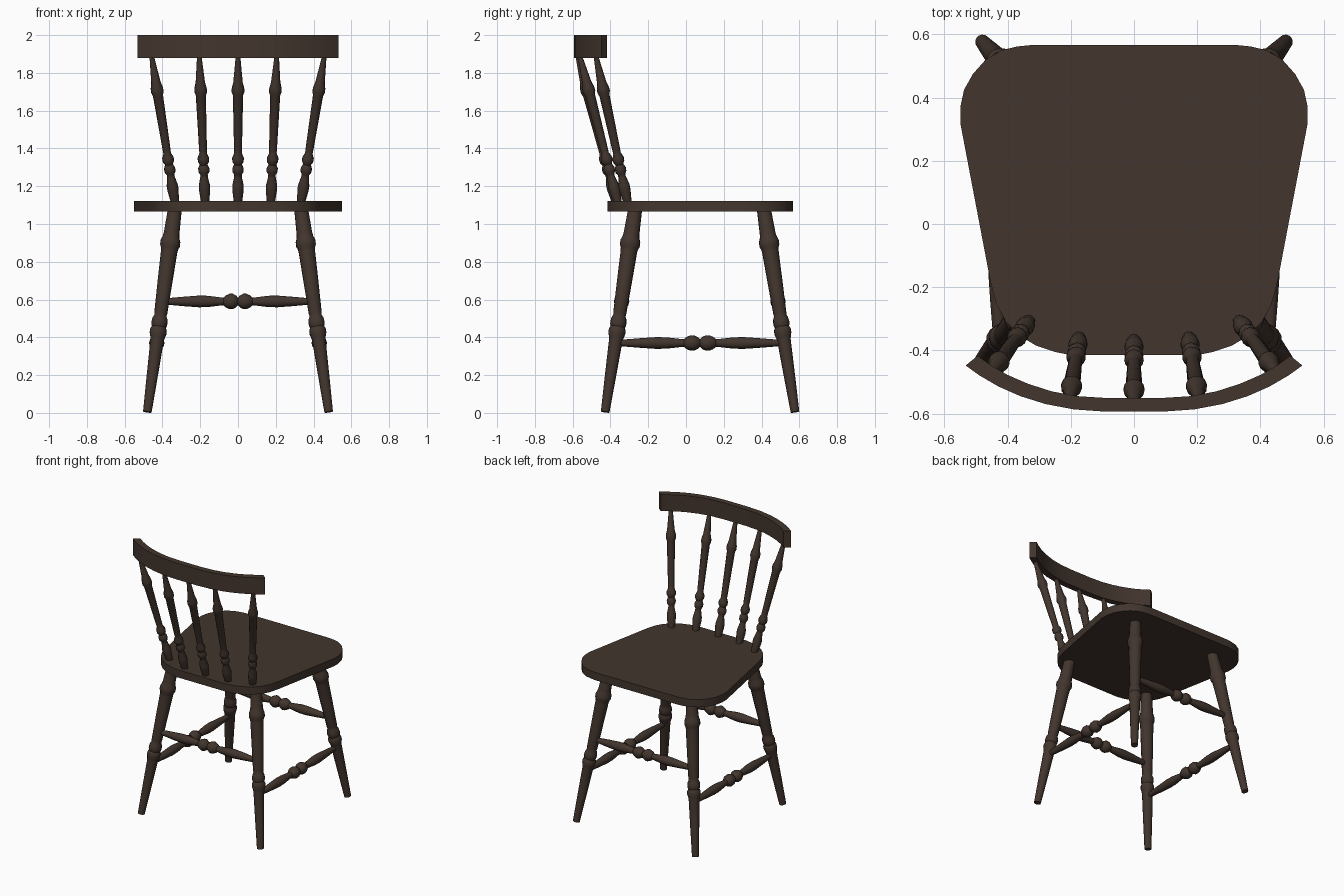
import bpy, bmesh, math
from mathutils import Vector

wood = bpy.data.materials.new("dark brown wood")
wood.diffuse_color = (0.055, 0.036, 0.027, 1)


def finish(name, bm, angle=40):
    bmesh.ops.recalc_face_normals(bm, faces=bm.faces)
    me = bpy.data.meshes.new(name)
    bm.to_mesh(me)
    bm.free()
    me.materials.append(wood)
    ob = bpy.data.objects.new(name, me)
    bpy.context.collection.objects.link(ob)
    bpy.ops.object.select_all(action='DESELECT')
    ob.select_set(True)
    bpy.context.view_layer.objects.active = ob
    bpy.ops.object.shade_smooth_by_angle(angle=math.radians(angle))
    return ob


def turned(name, a, b, profile, sides=14):
    """Turned rod from a to b; profile is (fraction along, radius)."""
    a, b = Vector(a), Vector(b)
    rot = (b - a).to_track_quat('Z', 'Y')
    bm = bmesh.new()
    rings = []
    for t, r in profile:
        c = a.lerp(b, t)
        rings.append([bm.verts.new(c + rot @ Vector((r * math.cos(k * math.tau / sides),
                                                     r * math.sin(k * math.tau / sides), 0)))
                      for k in range(sides)])
    for lo, hi in zip(rings, rings[1:]):
        for k in range(sides):
            j = (k + 1) % sides
            bm.faces.new((lo[k], lo[j], hi[j], hi[k]))
    bm.faces.new(rings[0][::-1])
    bm.faces.new(rings[-1])
    return finish(name, bm)


def slab(name, outline, z0, z1):
    """Vertical extrusion of a flat outline."""
    bm = bmesh.new()
    f = bm.faces.new([bm.verts.new((x, y, z0)) for x, y in outline])
    up = bmesh.ops.extrude_face_region(bm, geom=[f])['geom']
    bmesh.ops.translate(bm, vec=(0, 0, z1 - z0),
                        verts=[v for v in up if isinstance(v, bmesh.types.BMVert)])
    return finish(name, bm)


# Seat: half outline mirrored
half = [(0.20, -0.415), (0.25, -0.405), (0.31, -0.385), (0.36, -0.355), (0.405, -0.31),
        (0.435, -0.255), (0.453, -0.19), (0.55, 0.32), (0.55, 0.37), (0.538, 0.425),
        (0.51, 0.475), (0.47, 0.52), (0.42, 0.55), (0.37, 0.562), (0.33, 0.566)]
slab("seat", half + [(-x, y) for x, y in reversed(half)], 1.067, 1.123)

# Curved top rail
outer = [(0.09, -0.594), (0.19, -0.587), (0.28, -0.57), (0.36, -0.545),
         (0.43, -0.514), (0.49, -0.479), (0.533, -0.448)]
inner = [(0.085, -0.551), (0.18, -0.545), (0.26, -0.53), (0.335, -0.506),
         (0.40, -0.478), (0.455, -0.446), (0.495, -0.417)]
mirror = lambda pts: [(-x, y) for x, y in pts]
slab("top_rail", mirror(outer)[::-1] + outer + inner[::-1] + mirror(inner), 1.88, 2.0)

# Legs
leg_z = [(0.005, 0.023), (0.2, 0.030), (0.385, 0.036), (0.40, 0.039), (0.42, 0.045),
         (0.44, 0.045), (0.455, 0.038), (0.465, 0.042), (0.48, 0.043), (0.50, 0.040),
         (0.515, 0.033), (0.53, 0.035), (0.70, 0.040), (0.855, 0.044), (0.87, 0.046),
         (0.885, 0.053), (0.91, 0.053), (0.93, 0.045), (0.95, 0.042), (1.08, 0.037)]
leg_profile = [((z - 0.005) / 1.075, r) for z, r in leg_z]
for s, side in ((-1, "left"), (1, "right")):
    turned("front_leg_" + side, (s * 0.48, -0.428, 0.005), (s * 0.334, -0.269, 1.08), leg_profile)
    turned("back_leg_" + side, (s * 0.48, 0.577, 0.005), (s * 0.334, 0.412, 1.08), leg_profile)

# Stretchers: symmetric profile around two centre beads
h = [(0.0, 0.020), (0.012, 0.031), (0.035, 0.041), (0.055, 0.041), (0.08, 0.032),
     (0.095, 0.020), (0.12, 0.022), (0.2, 0.030), (0.26, 0.031), (0.36, 0.025), (0.5, 0.015)]
stretcher = [(0.5 - d, r) for d, r in reversed(h)] + [(0.5 + d, r) for d, r in h[1:]]
turned("front_stretcher", (-0.40, -0.341, 0.59), (0.40, -0.341, 0.59), stretcher, 12)
turned("back_stretcher", (-0.40, 0.487, 0.59), (0.40, 0.487, 0.59), stretcher, 12)
for s, side in ((-1, "left"), (1, "right")):
    turned("side_stretcher_" + side, (s * 0.43, -0.373, 0.37), (s * 0.43, 0.52, 0.37), stretcher, 12)

# Back spindles
sp_z = [(1.11, 0.021), (1.14, 0.025), (1.18, 0.030), (1.205, 0.030), (1.25, 0.020),
        (1.262, 0.020), (1.275, 0.029), (1.295, 0.030), (1.315, 0.021), (1.33, 0.030),
        (1.35, 0.031), (1.375, 0.020), (1.39, 0.021), (1.68, 0.027), (1.70, 0.034),
        (1.72, 0.033), (1.75, 0.025), (1.89, 0.012)]
sp_profile = [((z - 1.11) / 0.78, r) for z, r in sp_z]
for i, (xb, yb, xt, yt) in enumerate([(-0.333, -0.308, -0.457, -0.477), (-0.174, -0.36, -0.205, -0.562),
                                      (0, -0.368, 0, -0.573), (0.174, -0.36, 0.205, -0.562),
                                      (0.333, -0.308, 0.457, -0.477)]):
    turned(f"back_spindle_{i + 1}", (xb, yb, 1.11), (xt, yt, 1.89), sp_profile, 12)
